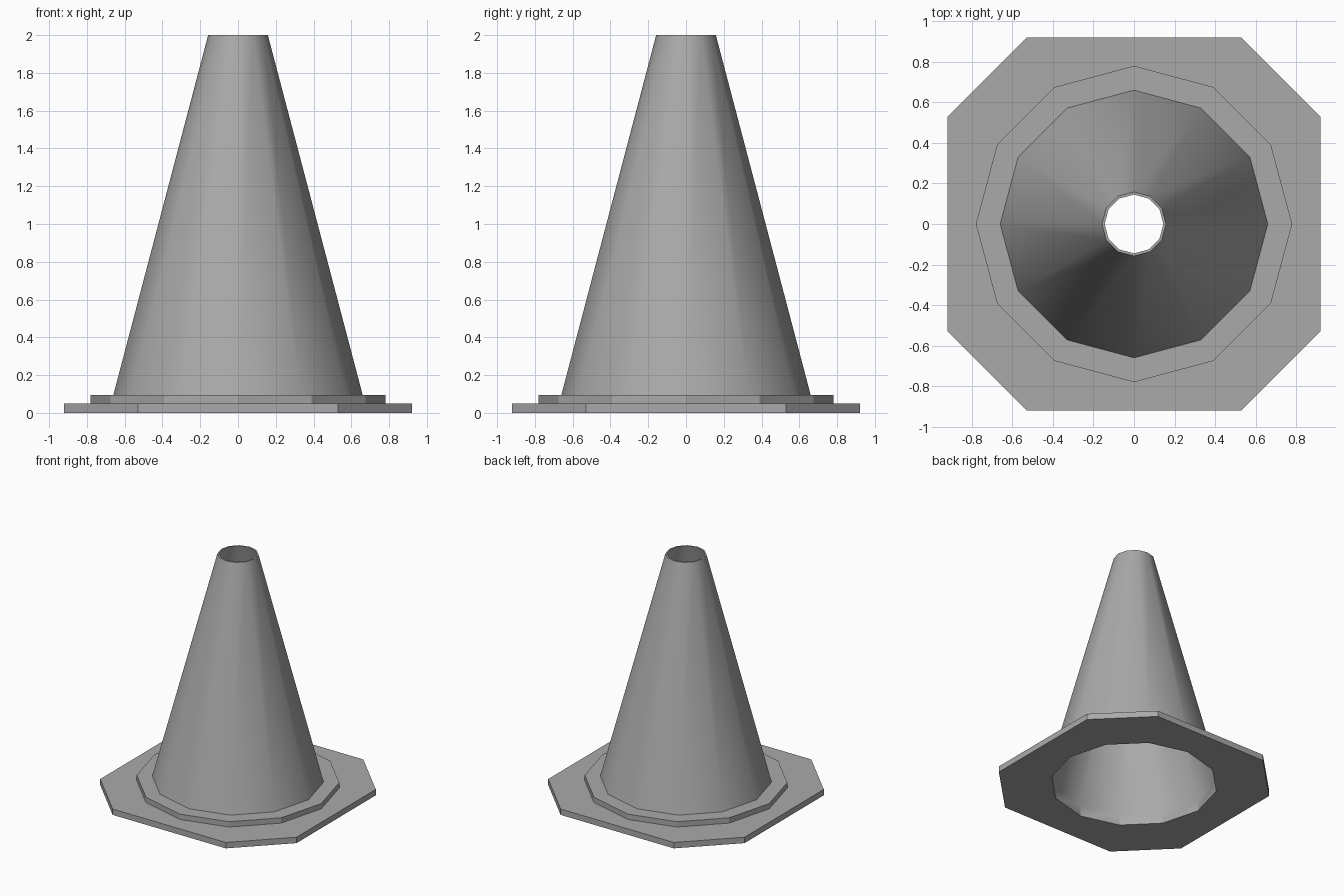
import bpy, bmesh, math

cube = bpy.data.objects.get("Cube")
if cube:
    bpy.data.objects.remove(cube, do_unlink=True)

SIDES = 12
GREY = (0.4, 0.4, 0.4, 1)
grey = bpy.data.materials.new("plain grey")
grey.use_nodes = True
grey.diffuse_color = GREY
grey.node_tree.nodes["Principled BSDF"].inputs["Base Color"].default_value = GREY


def circle(bm, radius, z):
    angles = [math.tau * k / SIDES for k in range(SIDES)]
    return [bm.verts.new((radius * math.cos(a), radius * math.sin(a), z)) for a in angles]


def bridge(bm, lower, upper):
    """Join two matching loops with quads."""
    n = len(lower)
    for k in range(n):
        j = (k + 1) % n
        bm.faces.new((lower[k], lower[j], upper[j], upper[k]))


def fill_between(bm, outer, inner, up):
    """Fill the flat area between an outer outline and a hole."""
    edges = []
    for loop in (outer, inner):
        for a, b in zip(loop, loop[1:] + loop[:1]):
            edges.append(bm.edges.get((a, b)) or bm.edges.new((a, b)))
    result = bmesh.ops.triangle_fill(bm, edges=edges, use_beauty=True)
    for face in result["geom"]:
        if isinstance(face, bmesh.types.BMFace):
            face.normal_update()
            if face.normal.z * up < 0:
                face.normal_flip()


def finish(bm, name):
    mesh = bpy.data.meshes.new(name)
    bm.to_mesh(mesh)
    bm.free()
    mesh.materials.append(grey)
    obj = bpy.data.objects.new(name, mesh)
    bpy.context.collection.objects.link(obj)
    return obj


def lathe(name, profile):
    bm = bmesh.new()
    loops = [circle(bm, r, z) for r, z in profile]
    for lower, upper in zip(loops, loops[1:]):
        bridge(bm, lower, upper)
    return finish(bm, name)


# Hollow cone with an open tip and an open bottom
cone = lathe("cone_body", [(0.66, 0.095), (0.158, 2), (0.145, 2), (0.647, 0.095), (0.645, 0)])
bpy.ops.object.select_all(action="DESELECT")
cone.select_set(True)
bpy.context.view_layer.objects.active = cone
bpy.ops.object.shade_smooth_by_angle(angle=math.radians(29.5))

# Raised collar around the foot of the cone
lathe("collar", [(0.78, 0.05), (0.78, 0.095), (0.66, 0.095)])

# Square base plate with cut corners
bm = bmesh.new()
LONG, SHORT = 0.92, 0.53
outline = []
for q in range(4):
    c, s = round(math.cos(q * math.pi / 2)), round(math.sin(q * math.pi / 2))
    outline += [(c * x - s * y, s * x + c * y) for x, y in ((LONG, SHORT), (SHORT, LONG))]
bottom = [bm.verts.new((x, y, 0)) for x, y in outline]
top = [bm.verts.new((x, y, 0.05)) for x, y in outline]
bridge(bm, bottom, top)
fill_between(bm, top, circle(bm, 0.78, 0.05), 1)
fill_between(bm, bottom, circle(bm, 0.645, 0), -1)
finish(bm, "base_plate")
